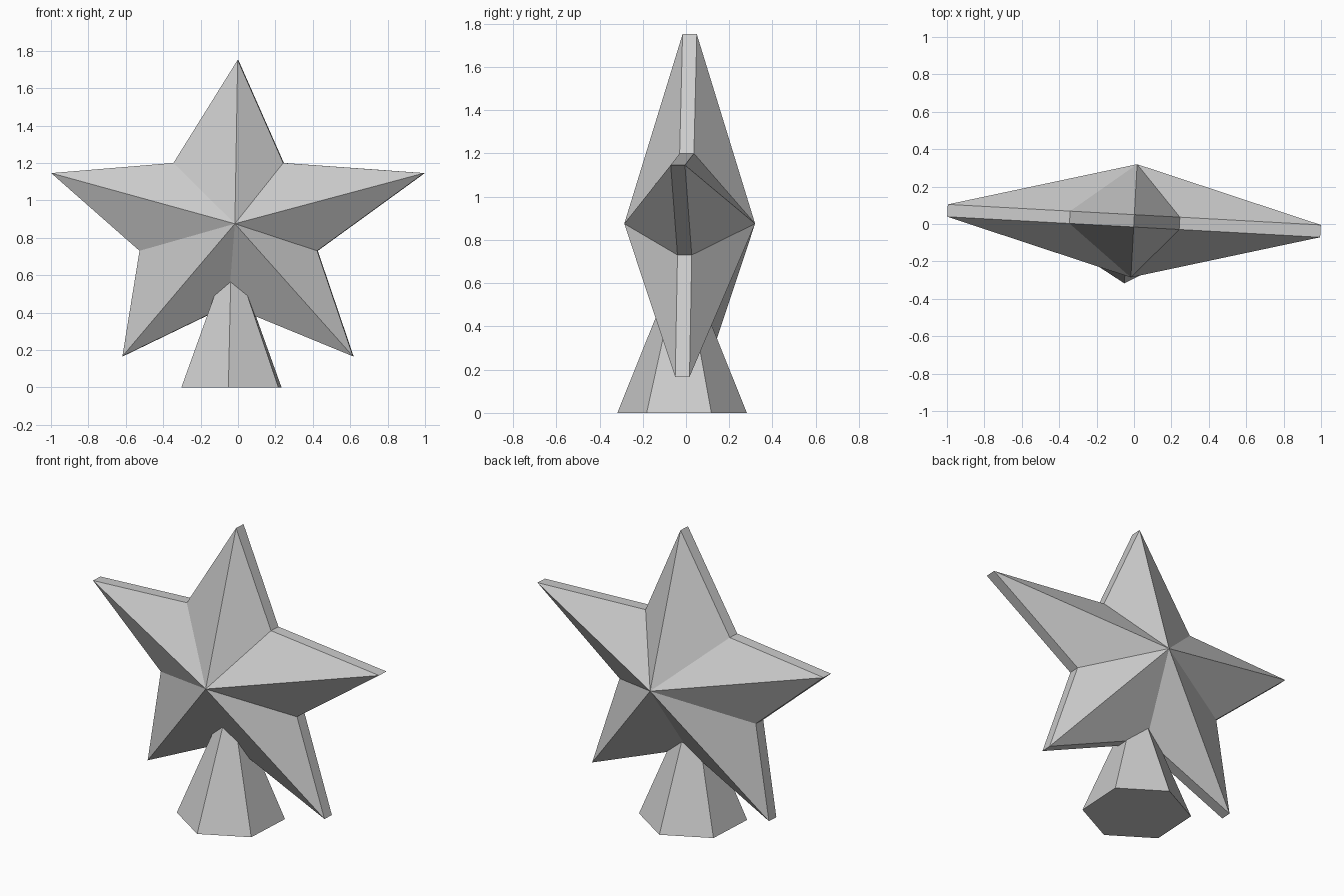
import bpy
import bmesh
from math import sin, cos, pi, radians
from mathutils import Matrix, Vector

if "Cube" in bpy.data.objects:
    bpy.data.objects.remove(bpy.data.objects["Cube"], do_unlink=True)

YAW = Matrix.Rotation(radians(-3.15), 4, 'Z')

grey = bpy.data.materials.new("plain_grey")
grey.use_nodes = True
colour = (0.6, 0.6, 0.6, 1)
grey.diffuse_color = colour
grey.node_tree.nodes["Principled BSDF"].inputs["Base Color"].default_value = colour


def finish(name, bm, location):
    """Turn a bmesh into a flat-shaded, slightly yawed object."""
    bmesh.ops.recalc_face_normals(bm, faces=bm.faces)
    bmesh.ops.transform(bm, matrix=Matrix.Translation(location) @ YAW, verts=bm.verts)
    mesh = bpy.data.meshes.new(name)
    bm.to_mesh(mesh)
    bm.free()
    mesh.materials.append(grey)
    obj = bpy.data.objects.new(name, mesh)
    bpy.context.collection.objects.link(obj)
    return obj


# Star: a thin rim with a raised point on the front and the back
def star_outline():
    for i in range(10):
        a = pi / 2 + i * pi / 5
        if i % 2 == 0:
            yield 1.05 * cos(a), 0.876 * sin(a)
        else:
            yield -0.05 + 0.5 * cos(a), -0.015 + 0.42 * sin(a)


bm = bmesh.new()
rings = []
for side in (-1, 1):
    ring = [bm.verts.new((x, side * 0.033, z)) for x, z in star_outline()]
    apex = bm.verts.new((0, side * 0.303, 0))
    for i in range(10):
        bm.faces.new((apex, ring[i], ring[(i + 1) % 10]))
    rings.append(ring)
front, back = rings
for i in range(10):
    j = (i + 1) % 10
    bm.faces.new((front[i], front[j], back[j], back[i]))
finish("star", bm, Vector((0, 0.017, 0.875)))

# Base: a six-sided cone whose tip is hidden inside the star
bm = bmesh.new()
ring = [bm.verts.new((0.3 * cos(a), 0.3 * sin(a), 0))
        for a in (pi / 2 + k * pi / 3 for k in range(6))]
tip = bm.verts.new((0, 0, 0.745))
bm.faces.new(ring)
for i in range(6):
    bm.faces.new((ring[i], ring[(i + 1) % 6], tip))
finish("base_cone", bm, Vector((-0.035, -0.018, 0)))
